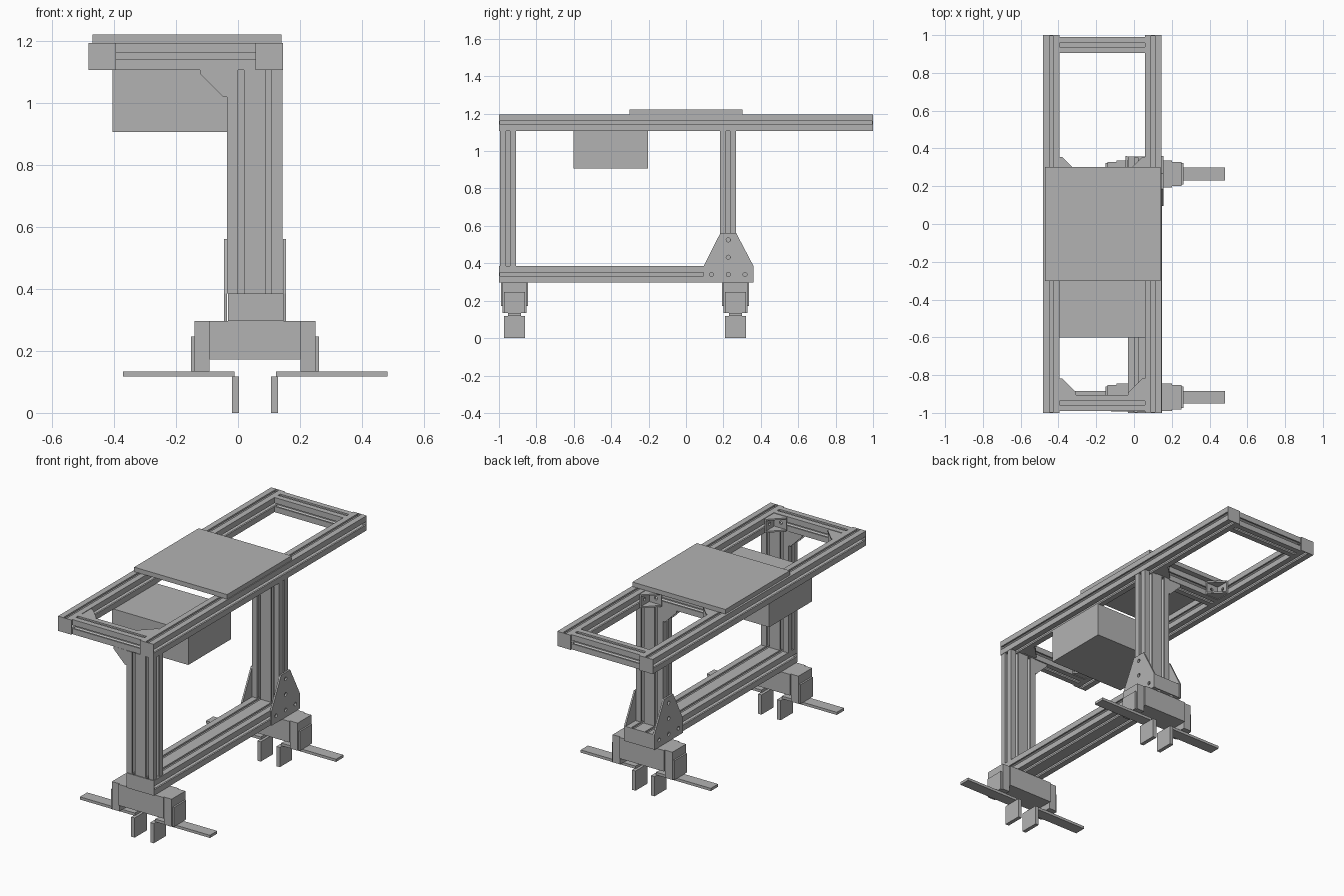
import bpy, bmesh, math
from mathutils import Matrix, Vector

cube = bpy.data.objects.get("Cube")
if cube:
    bpy.data.objects.remove(cube, do_unlink=True)

grey = bpy.data.materials.new("plain_grey")
grey.use_nodes = True
COLOUR = (0.45, 0.45, 0.45, 1)
grey.diffuse_color = COLOUR
grey.node_tree.nodes["Principled BSDF"].inputs["Base Color"].default_value = COLOUR

AXES = [Vector((1, 0, 0)), Vector((0, 1, 0)), Vector((0, 0, 1))]
X, Y, Z = AXES


def finish(name, bm):
    """Turn a bmesh into a flat shaded object."""
    bmesh.ops.remove_doubles(bm, verts=bm.verts, dist=1e-5)
    bmesh.ops.recalc_face_normals(bm, faces=bm.faces)
    for f in bm.faces:
        f.smooth = False
        f.material_index = 0
    mesh = bpy.data.meshes.new(name)
    bm.to_mesh(mesh)
    bm.free()
    mesh.materials.append(grey)
    obj = bpy.data.objects.new(name, mesh)
    bpy.context.collection.objects.link(obj)
    return obj


def box(name, lo, hi):
    lo, hi = Vector(lo), Vector(hi)
    bm = bmesh.new()
    bmesh.ops.create_cube(bm, size=1)
    size = hi - lo
    for v in bm.verts:
        v.co = (lo + hi) / 2 + Vector([c * s for c, s in zip(v.co, size)])
    return finish(name, bm)


def extruded(name, loops, depth, centre, u, v, w):
    """Fill closed 2D loops (inner loops become holes), extrude along w."""
    curve = bpy.data.curves.new(name, "CURVE")
    curve.dimensions = "2D"
    curve.fill_mode = "BOTH"
    curve.extrude = depth / 2
    for loop in loops:
        spline = curve.splines.new("POLY")
        spline.points.add(len(loop) - 1)
        for point, (a, b) in zip(spline.points, loop):
            point.co = (a, b, 0, 1)
        spline.use_cyclic_u = True
    temp = bpy.data.objects.new(name + "_outline", curve)
    mesh = bpy.data.meshes.new_from_object(temp)
    bm = bmesh.new()
    bm.from_mesh(mesh)
    bpy.data.objects.remove(temp)
    bpy.data.curves.remove(curve)
    bpy.data.meshes.remove(mesh)
    frame = Matrix((u, v, w)).transposed().to_4x4()
    bm.transform(Matrix.Translation(centre) @ frame)
    return finish(name, bm)


def circle(a, b, r, n=16):
    return [(a + r * math.cos(2 * math.pi * i / n),
             b + r * math.sin(2 * math.pi * i / n)) for i in range(n)]


def slotted_side(start, along, inward, length):
    """Points of one side of the profile, with a T slot per module."""
    pts = [start]
    count = max(1, round(length / 0.09))
    slot = [(-0.010, 0), (-0.010, 0.010), (-0.020, 0.010), (-0.011, 0.029)]
    slot += [(-a, d) for a, d in reversed(slot)]
    for i in range(count):
        mid = length * (i + 0.5) / count
        pts += [start + along * (mid + a) + inward * d for a, d in slot]
    return pts


def beam(name, axis, lo, hi, caps=False):
    """Slotted aluminium beam filling the given bounds along one axis."""
    lo, hi = Vector(lo), Vector(hi)
    iu, iv = (axis + 1) % 3, (axis + 2) % 3
    size, centre = hi - lo, (lo + hi) / 2
    su, sv = size[iu], size[iv]
    a, b = Vector((1, 0)), Vector((0, 1))
    outline = slotted_side(Vector((-su / 2, -sv / 2)), a, b, su)
    outline += slotted_side(Vector((su / 2, -sv / 2)), b, -a, sv)
    outline += slotted_side(Vector((su / 2, sv / 2)), -a, -b, su)
    outline += slotted_side(Vector((-su / 2, sv / 2)), -b, a, sv)
    cap = 0.006 if caps else 0
    extruded(name, [outline], size[axis] - 2 * cap, centre,
             AXES[iu], AXES[iv], AXES[axis])
    if caps:
        for end, inner, tag in ((lo, cap, "front"), (hi, -cap, "rear")):
            p, q = lo.copy(), hi.copy()
            p[axis], q[axis] = sorted((end[axis], end[axis] + inner))
            box(name + "_cap_" + tag, p, q)


def bracket(name, corner, u, v):
    """Corner bracket: two drilled flanges and two triangular cheeks."""
    corner, w = Vector(corner), u.cross(v)
    arm, tip, half, t = 0.088, 0.013, 0.040, 0.009
    cheek = [(0, 0), (arm, 0), (arm, tip), (tip, arm), (0, arm)]
    for s in (-1, 1):
        extruded(name + "_cheek", [cheek], t,
                 corner + w * s * (half - t / 2), u, v, w)
    flange = [(0, -half), (arm, -half), (arm, half), (0, half)]
    hole = circle(0.052, 0, 0.010)
    for p, q in ((u, v), (v, u)):
        extruded(name + "_flange", [flange, hole], t, corner + q * t / 2, p, w, q)


# Top frame
TOP0, TOP1 = 1.108, 1.195
beam("left_top_rail", 1, (0.057, -1, TOP0), (0.145, 1, TOP1), True)
beam("right_top_rail", 1, (-0.482, -1, TOP0), (-0.394, 1, TOP1), True)
for name, y in (("front", -0.948), ("middle", 0.224), ("rear", 0.948)):
    beam(name + "_cross_beam", 0, (-0.394, y - 0.043, TOP0), (0.057, y + 0.043, TOP1))

# Posts and bottom beam
for name, y in (("front", -0.952), ("rear", 0.224)):
    beam(name + "_post", 2, (-0.035, y - 0.043, 0.385), (0.143, y + 0.043, TOP0))
    bracket(name + "_post_bracket", (-0.035, y, TOP0), -X, -Z)
beam("bottom_beam", 1, (-0.033, -1, 0.297), (0.147, 0.358, 0.385), True)

# Corner brackets inside the frame
for name, y in (("front", -0.905), ("middle", 0.267)):
    bracket(name + "_right_bracket", (-0.394, y, 1.152), X, Y)
    bracket(name + "_left_bracket", (0.057, y, 1.152), -X, Y)

# Drilled gusset plates at the foot of the rear post
plate = [(-0.132, 0.297), (0.135, 0.297), (0.135, 0.385), (0.042, 0.562),
         (-0.042, 0.562), (-0.132, 0.385)]
bores = [circle(a, b, 0.011) for a, b in
         ((0, 0.525), (0, 0.432), (-0.09, 0.34), (0, 0.34), (0.09, 0.34))]
for name, x in (("right", -0.040), ("left", 0.150)):
    extruded(name + "_gusset_plate", [plate] + bores, 0.010, Vector((x, 0.226, 0)), Y, Z, X)

# Table plate and control box
box("table_plate", (-0.47, -0.302, TOP1), (0.14, 0.302, 1.222))
box("control_box", (-0.405, -0.602, 0.907), (0.095, -0.202, TOP0))

# Gripper units under the bottom beam, mirrored about their middle
MID = 0.055
for name, y in (("front", -0.917), ("rear", 0.265)):
    def part(label, x0, x1, half, z0, z1):
        box(name + label, (MID + x0, y - half, z0), (MID + x1, y + half, z1))
    part("_gripper_body", -0.147, 0.147, 0.072, 0.172, 0.297)
    for side, s in (("_right", -1), ("_left", 1)):
        def paired(label, x0, x1, *rest):
            part(side + label, *sorted((s * x0, s * x1)), *rest)
        paired("_gripper_block", 0.147, 0.196, 0.064, 0.133, 0.297)
        paired("_gripper_cover", 0.196, 0.206, 0.057, 0.133, 0.247)
        paired("_slide_bar", 0.067, 0.427, 0.034, 0.117, 0.133)
        paired("_finger", 0.051, 0.074, 0.057, 0.0, 0.117)
